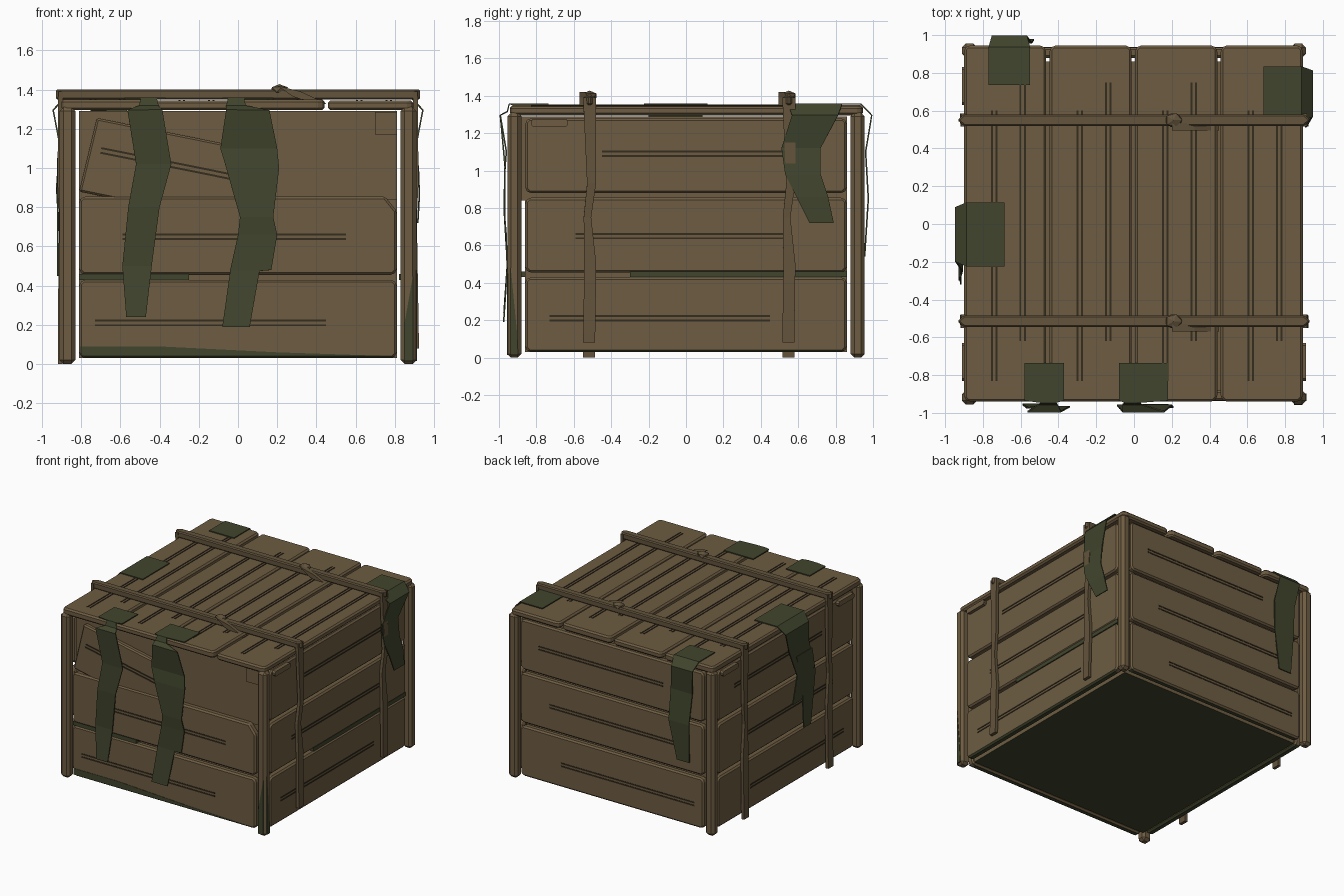
import bpy, bmesh
from math import sin
from mathutils import Vector

if "Cube" in bpy.data.objects:
    bpy.data.objects.remove(bpy.data.objects["Cube"], do_unlink=True)


def material(name, red, green, blue):
    mat = bpy.data.materials.new(name)
    mat.use_nodes = True
    mat.diffuse_color = (red, green, blue, 1)
    mat.node_tree.nodes["Principled BSDF"].inputs["Base Color"].default_value = mat.diffuse_color
    return mat


WOOD = material("brown wood", 0.155, 0.108, 0.054)
STRAP = material("strap brown", 0.125, 0.088, 0.045)
GRAIN = material("dark grain", 0.035, 0.025, 0.013)
MOSS = material("moss green", 0.052, 0.06, 0.026)

# Each side maps (along, up, outward) to world space
SIDES = {
    "front": lambda along, up, out: (along, -out, up),
    "back": lambda along, up, out: (along, out, up),
    "right": lambda along, up, out: (out, along, up),
    "left": lambda along, up, out: (-out, along, up),
    "top": lambda along, up, out: (along, up, out),
}

# Outer face of each wall, and the height of the lid
FACE = {"front": 0.935, "back": 0.935, "right": 0.885, "left": 0.885}
HALF = {"front": 0.81, "back": 0.81, "right": 0.86, "left": 0.86}
LID = 1.35


def finish(name, bm, *mats):
    mesh = bpy.data.meshes.new(name)
    bm.to_mesh(mesh)
    bm.free()
    for mat in mats:
        mesh.materials.append(mat)
    obj = bpy.data.objects.new(name, mesh)
    bpy.context.collection.objects.link(obj)
    return obj


def prism(name, side, outline, near, far, mat=WOOD, bevel=0.0):
    """Extrude an outline drawn on one side of the crate."""
    bm = bmesh.new()
    place = SIDES[side]
    inner = [bm.verts.new(place(*point, near)) for point in outline]
    outer = [bm.verts.new(place(*point, far)) for point in outline]
    bm.faces.new(inner)
    bm.faces.new(outer)
    for i in range(len(outline)):
        bm.faces.new((inner[i - 1], inner[i], outer[i], outer[i - 1]))
    bmesh.ops.recalc_face_normals(bm, faces=bm.faces)
    # Damp undersides just above the ground are mossy
    for face in bm.faces:
        if face.normal.z < -0.9 and 0.02 < face.calc_center_median().z < 0.05:
            face.material_index = 1
    obj = finish(name, bm, mat, MOSS)
    if bevel:
        mod = obj.modifiers.new("worn edges", "BEVEL")
        mod.width, mod.segments = bevel, 1


def rect(left, right, low, high):
    return [(left, low), (right, low), (right, high), (left, high)]


def clipped(left, right, low, high, cut=0.02):
    return [(left + cut, low), (right - cut, low), (right, low + cut), (right, high - cut),
            (right - cut, high), (left + cut, high), (left, high - cut), (left, low + cut)]


def groove(side, start, end, depth):
    """A pair of thin dark grain lines."""
    start, end = Vector(start), Vector(end)
    across = (end - start).normalized().orthogonal()
    half = across * 0.005
    for shift in (-0.012, 0.012):
        a, b = start + across * shift, end + across * shift
        prism(side + "_grain_line", side, [a - half, b - half, b + half, a + half],
              depth - 0.004, depth + 0.003, GRAIN)


def ribbon(name, side, rows, mat, thickness):
    """Cloth sheet from rows of (centre, half width, outward, height)."""
    bm = bmesh.new()
    place = SIDES[side]
    pairs = [[bm.verts.new(place(centre + sign * half, height, out)) for sign in (-1, 1)]
             for centre, half, out, height in rows]
    for (a, b), (c, d) in zip(pairs, pairs[1:]):
        bm.faces.new((a, b, d, c))
    mod = finish(name, bm, mat).modifiers.new("cloth thickness", "SOLIDIFY")
    mod.thickness, mod.offset = thickness, 0


def moss_cloth(side, centre, half, hanging, pinch=None):
    """Cloth lying on the lid, folded over its edge and hanging down the wall."""
    face = FACE[side]
    top = LID + 0.006
    rows = [(centre, half, face - 0.2, top), (centre, half, face, top)]
    if pinch is not None:
        rows += [(pinch, 0.04, face + 0.01, top), (pinch, 0.05, face + 0.02, top - 0.04)]
    rows.append((centre, half * 0.85, face + 0.058, top - 0.06))
    rows += [(mid, width, face + 0.03 + 0.01 * sin(height * 9), height)
             for mid, width, height in hanging]
    ribbon(side + "_moss_cloth", side, rows, MOSS, 0.008)


# Inner box
prism("inner_box", "top", rect(-0.81, 0.81, -0.86, 0.86), 0.03, 1.29)

# Wall planks with grain, three to a wall
for side, face in FACE.items():
    half = HALF[side]
    for level in range(3):
        if side == "front" and level == 2:
            continue
        low = 0.03 + 0.425 * level
        outline = clipped(-half, half, low, low + 0.4)
        if side == "front" and level == 1:
            outline[3:5] = [(half, 0.78), (0.75, low + 0.4)]
        prism(side + "_plank", side, outline, face - 0.055, face, bevel=0.012)
        height = 0.21 + 0.44 * level
        groove(side, (-0.73 + 0.14 * level, height), (0.45 + 0.1 * level, height), face)

# Broken top plank on the front
prism("front_backing_board", "front", rect(-0.81, 0.81, 0.84, 1.29), 0.85, 0.885)
prism("loose_front_plank", "front",
      [(-0.81, 0.88), (-0.72, 1.255), (0.05, 1.1), (-0.03, 0.72)], 0.88, 0.925, bevel=0.01)
prism("plank_stub", "front", rect(0.7, 0.81, 1.17, 1.285), 0.88, 0.9)
groove("front", (-0.7, 1.09), (-0.03, 0.955), 0.925)

# Corner posts
for sx in (-1, 1):
    for sy in (-1, 1):
        prism("corner_post", "top", [(sx * x, sy * y) for x, y in rect(0.83, 0.91, 0.88, 0.955)],
              0, 1.31, bevel=0.02)

# Lid planks, each with two grain pairs
for i in range(4):
    left = -0.9 + 0.453 * i
    height = LID - 0.006 * (i % 2)
    prism("lid_plank", "top", clipped(left, left + 0.435, -0.94, 0.945), 1.295, height,
          bevel=0.012)
    for shift, start, end in ((0.16, -0.83, 0.6), (0.31, -0.62, 0.75)):
        groove("top", (left + shift, start), (left + shift, end), height)

# Small cleats under the lid edge
for side, start in (("right", -0.83), ("left", -0.83), ("left", 0.63)):
    prism("side_cleat", side, clipped(start, start + 0.2, 1.235, 1.275, 0.012), 0.88, 0.91)

# Straps with knots and loose tails
for y in (-0.515, 0.55):
    half_top = [(0.9, y - 0.03), (0.935, y), (0.9, y + 0.03)]
    prism("top_strap", "top", half_top + [(-x, v) for x, v in reversed(half_top)],
          LID, 1.4, STRAP, 0.008)
    for side, end in (("right", 0.08), ("left", 0.0)):
        # Narrow where the webbing twists
        profile = [(0, 0.035, 1.39), (0.01, 0.024, 0.93), (-0.012, 0.02, 0.75),
                   (0.003, 0.032, 0.5), (-0.003, 0.032, end)]
        ribbon("side_strap", side,
               [(y + mid, width, 0.907 + 0.008 * sin(height * 7), height)
                for mid, width, height in profile], STRAP, 0.024)
    bm = bmesh.new()
    bmesh.ops.create_icosphere(bm, subdivisions=1, radius=0.05)
    bmesh.ops.scale(bm, vec=(1, 0.85, 0.55), verts=bm.verts)
    bmesh.ops.translate(bm, vec=(0.21, y, 1.4), verts=bm.verts)
    finish("strap_knot", bm, STRAP)
    prism("strap_tail", "front",
          [(0.2, 1.42), (0.32, 1.39), (0.45, 1.33), (0.42, 1.315), (0.28, 1.365)],
          0.015 - y, 0.055 - y, STRAP)

# Hanging moss cloths
moss_cloth("front", -0.475, 0.105,
           [(-0.43, 0.09, 1.02), (-0.48, 0.08, 0.8), (-0.515, 0.075, 0.5), (-0.52, 0.05, 0.24)],
           pinch=-0.455)
moss_cloth("front", 0.05, 0.13,
           [(0.055, 0.145, 1.1), (0.075, 0.135, 1), (0.095, 0.085, 0.75), (0.1, 0.1, 0.66),
            (0.065, 0.105, 0.48), (0.035, 0.075, 0.475), (-0.01, 0.07, 0.19)],
           pinch=-0.01)
moss_cloth("right", 0.69, 0.145,
           [(0.615, 0.105, 1.12), (0.625, 0.095, 0.98), (0.675, 0.085, 0.86), (0.725, 0.065, 0.72)])
moss_cloth("left", -0.055, 0.17,
           [(-0.125, 0.125, 1.12), (-0.19, 0.11, 0.9), (-0.095, 0.055, 0.68)])
ribbon("left_moss_tail", "left",
       [(-0.18, 0.1, 0.918, 1.05), (-0.235, 0.085, 0.918, 0.85), (-0.215, 0.045, 0.92, 0.45)],
       MOSS, 0.008)
moss_cloth("back", -0.66, 0.11,
           [(-0.635, 0.095, 1.1), (-0.62, 0.09, 0.85), (-0.645, 0.055, 0.54)])

# Moss in seams and near the ground
prism("front_seam_moss", "front", rect(-0.81, -0.25, 0.43, 0.46), 0.85, 0.93, MOSS)
prism("right_seam_moss", "right", rect(-0.3, 0.86, 0.43, 0.46), 0.82, 0.88, MOSS)
prism("front_base_moss", "front",
      [(-0.8, 0.04), (0.8, 0.04), (0.2, 0.06), (-0.4, 0.09), (-0.8, 0.09)], 0.932, 0.938, MOSS)
prism("post_moss_front", "front",
      [(0.848, 0.015), (0.892, 0.015), (0.892, 0.45), (0.848, 0.2)], 0.95, 0.958, MOSS)
prism("post_moss_side", "right",
      [(-0.937, 0.015), (-0.898, 0.015), (-0.905, 0.15), (-0.937, 0.48)], 0.905, 0.913, MOSS)
